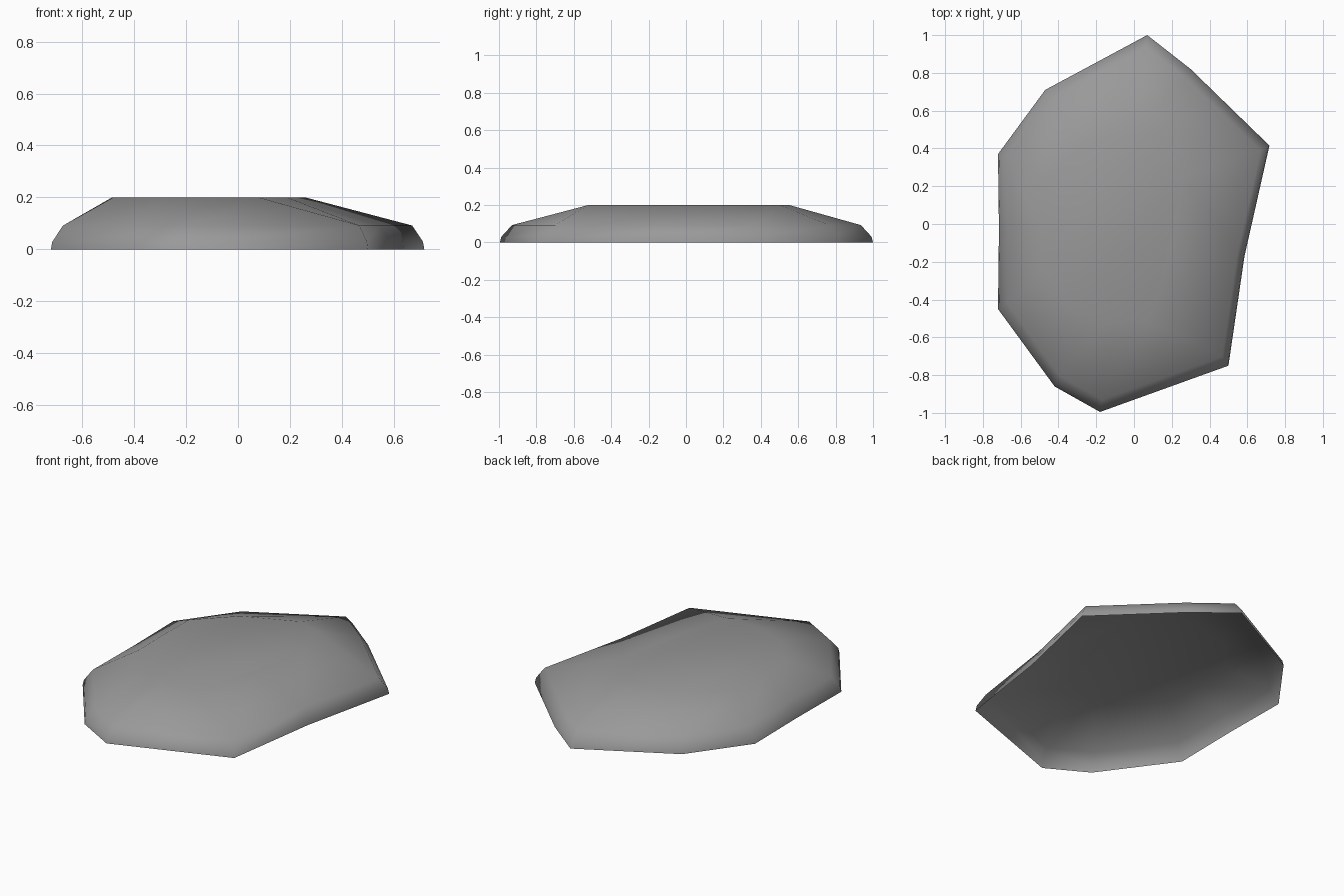
import bpy
import bmesh

cube = bpy.data.objects.get("Cube")
if cube:
    bpy.data.objects.remove(cube, do_unlink=True)

# Irregular footprint of the stone, paired with the edge of its flat top
outline = [(0.07, 1.0), (-0.47, 0.71), (-0.72, 0.37), (-0.715, -0.03),
           (-0.72, -0.45), (-0.42, -0.86), (-0.18, -0.995), (0.5, -0.75),
           (0.585, -0.17), (0.717, 0.415), (0.3, 0.82)]
crown = [(0.03, 0.55), (-0.28, 0.42), (-0.48, 0.22), (-0.485, -0.03),
         (-0.48, -0.25), (-0.3, -0.46), (-0.14, -0.52), (0.08, -0.52),
         (0.19, -0.13), (0.26, 0.25), (0.17, 0.5)]


def scaled(points, factor):
    return [(x * factor, y * factor) for x, y in points]


# Rings from the open underside up to the top
rings = [(outline, 0.0),
         (scaled(outline, 0.992), 0.03),
         (scaled(outline, 0.935), 0.092),
         (crown, 0.2)]

bm = bmesh.new()
loops = [[bm.verts.new((x, y, z)) for x, y in pts] for pts, z in rings]
count = len(outline)
for lower, upper in zip(loops, loops[1:]):
    for i in range(count):
        j = (i + 1) % count
        bm.faces.new((lower[i], lower[j], upper[j], upper[i]))
bm.faces.new(loops[-1])
for face in bm.faces:
    face.smooth = True

mesh = bpy.data.meshes.new("flat_stone")
bm.to_mesh(mesh)
bm.free()

# Plain stone colour
grey = bpy.data.materials.new("stone_grey")
grey.use_nodes = True
colour = (0.32, 0.32, 0.32, 1.0)
grey.diffuse_color = colour
grey.node_tree.nodes["Principled BSDF"].inputs["Base Color"].default_value = colour
mesh.materials.append(grey)

stone = bpy.data.objects.new("flat_stone", mesh)
bpy.context.collection.objects.link(stone)
